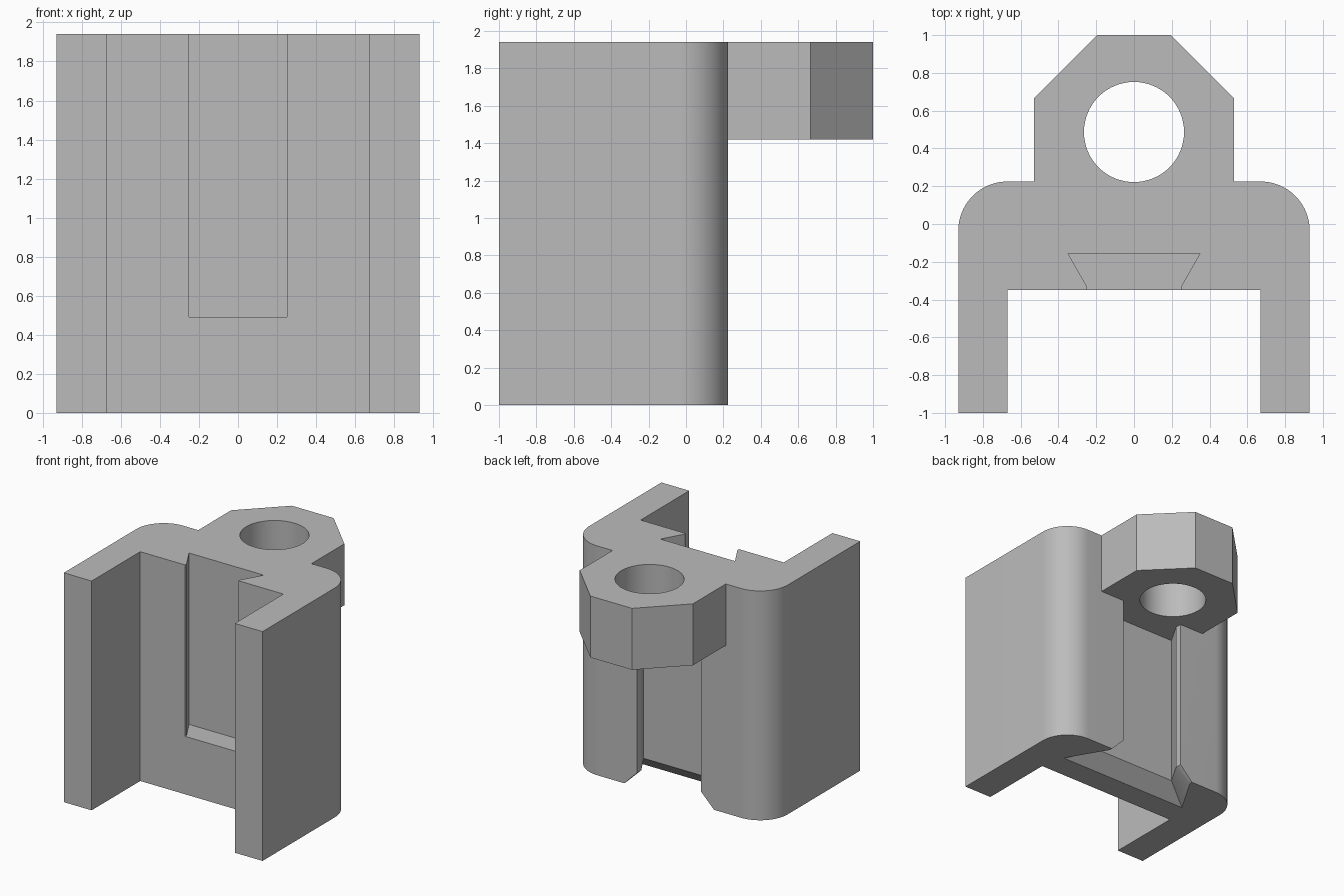
import bpy, bmesh, math

cube = bpy.data.objects.get("Cube")
if cube:
    bpy.data.objects.remove(cube, do_unlink=True)

grey = bpy.data.materials.new("plain_grey")
grey.use_nodes = True
colour = (0.5, 0.5, 0.5, 1)
grey.diffuse_color = colour
grey.node_tree.nodes["Principled BSDF"].inputs["Base Color"].default_value = colour

HEIGHT = 1.94
LUG_Z = 1.42


def mirrored(half):
    """Close a right-hand outline with its mirror image across x = 0."""
    return half + [(-x, y) for x, y in reversed(half)]


def loft(name, sections):
    """Solid through matching outlines, each given as (z, points)."""
    bm = bmesh.new()
    rings = [[bm.verts.new((x, y, z)) for x, y in pts] for z, pts in sections]
    count = len(rings[0])
    for low, high in zip(rings, rings[1:]):
        for i in range(count):
            j = (i + 1) % count
            bm.faces.new((low[i], low[j], high[j], high[i]))
    bm.faces.new(rings[0][::-1])
    bm.faces.new(rings[-1])
    bmesh.ops.recalc_face_normals(bm, faces=bm.faces[:])
    mesh = bpy.data.meshes.new(name)
    bm.to_mesh(mesh)
    bm.free()
    mesh.materials.append(grey)
    obj = bpy.data.objects.new(name, mesh)
    bpy.context.collection.objects.link(obj)
    return obj


def combine(target, tool, operation):
    bpy.context.view_layer.objects.active = target
    mod = target.modifiers.new(operation.lower(), "BOOLEAN")
    mod.operation = operation
    mod.solver = "EXACT"
    mod.object = tool
    bpy.ops.object.modifier_apply(modifier=mod.name)
    bpy.data.objects.remove(tool, do_unlink=True)


# U-shaped body with rounded back corners
radius = 0.26
corner = [(0.67 + radius * math.cos(a), -0.035 + radius * math.sin(a))
          for a in (math.pi / 2 * i / 24 for i in range(25))]
body_half = [(0.67, -0.35), (0.67, -1), (0.93, -1)] + corner
body = loft("bracket_body", [(z, mirrored(body_half)) for z in (0, HEIGHT)])

# Lug at the top of the back
lug_half = [(0.53, 0.1), (0.53, 0.665), (0.195, 1)]
lug = loft("lug", [(z, mirrored(lug_half)) for z in (LUG_Z, HEIGHT)])

# Dovetail groove at the back, flared at its lower mouth
groove = mirrored([(0.41, -0.02), (0.30, 0.17), (0.30, 0.4)])
mouth = mirrored([(0.62, -0.14), (0.42, 0.20), (0.42, 0.4)])
combine(body, loft("back_groove", [(0, mouth), (0.12, groove), (LUG_Z, groove)]),
        "DIFFERENCE")
combine(body, lug, "UNION")

# Dovetail groove at the front, open at the top
front = mirrored([(0.35, -0.155), (0.25, -0.33), (0.255, -0.4)])
combine(body, loft("front_groove", [(0.49, front), (HEIGHT + 0.1, front)]),
        "DIFFERENCE")

# Round hole through the lug
circle = [(0.265 * math.cos(a), 0.487 + 0.265 * math.sin(a))
          for a in (math.tau * i / 64 for i in range(64))]
combine(body, loft("lug_hole", [(LUG_Z - 0.1, circle), (HEIGHT + 0.1, circle)]),
        "DIFFERENCE")

# Smooth the curves only
bpy.ops.object.select_all(action="DESELECT")
body.select_set(True)
bpy.context.view_layer.objects.active = body
bpy.ops.object.shade_smooth_by_angle(angle=math.radians(25))
